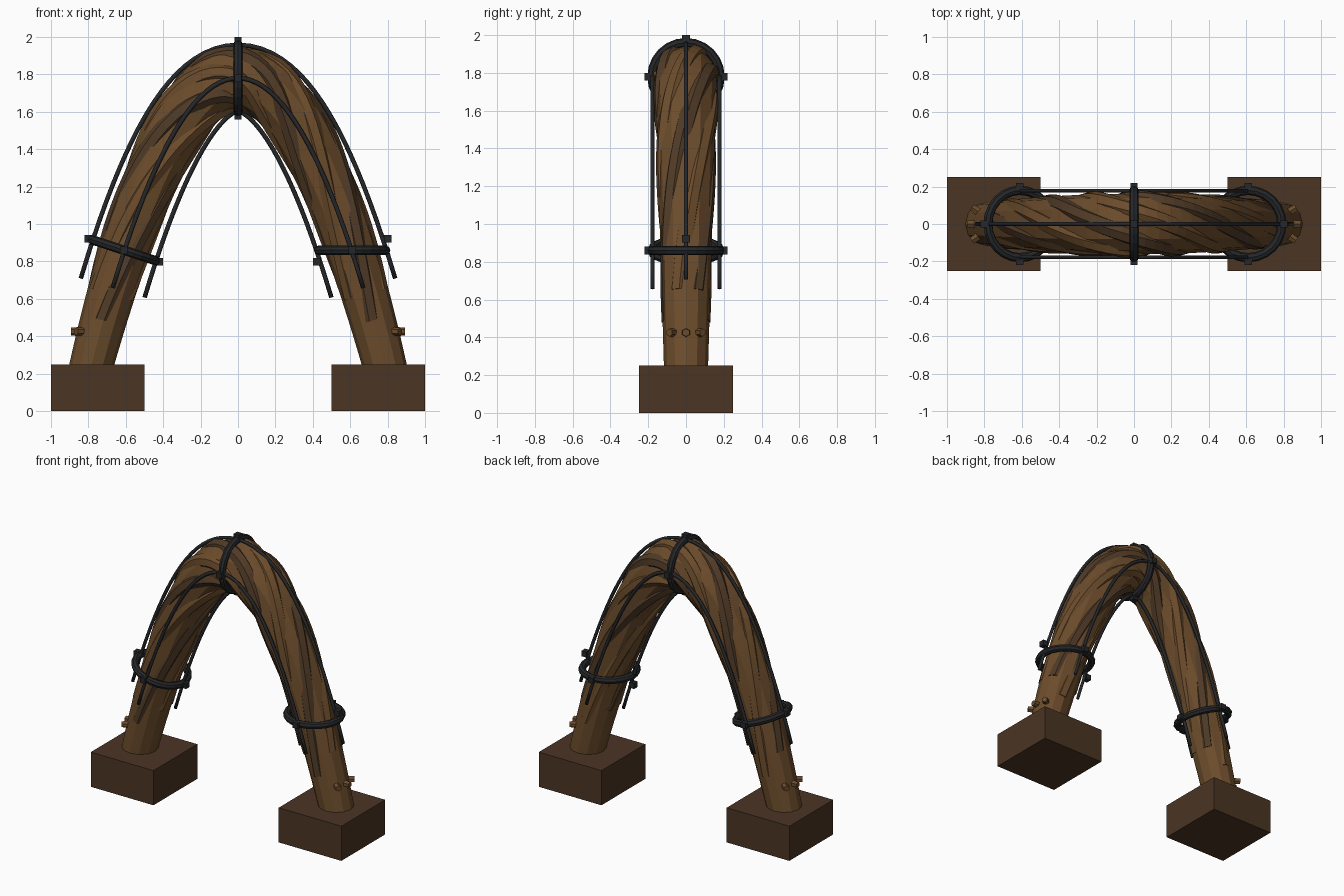
import bpy, bmesh, math
from mathutils import Vector, Matrix

if "Cube" in bpy.data.objects:
    bpy.data.objects.remove(bpy.data.objects["Cube"])


def material(name, rgb):
    m = bpy.data.materials.new(name)
    m.diffuse_color = (*rgb, 1)
    m.use_nodes = True
    m.node_tree.nodes["Principled BSDF"].inputs["Base Color"].default_value = m.diffuse_color
    return m


LIGHT = material("light wood", (0.15, 0.073, 0.025))
DARK = material("dark wood", (0.08, 0.043, 0.020))
BLOCK = material("block brown", (0.070, 0.035, 0.017))
METAL = material("dark metal", (0.019, 0.020, 0.022))
Y = Vector((0, 1, 0))


def finish(name, bm, mat, smooth=False):
    bmesh.ops.recalc_face_normals(bm, faces=bm.faces)
    me = bpy.data.meshes.new(name)
    bm.to_mesh(me)
    bm.free()
    me.materials.append(mat)
    for p in me.polygons:
        p.use_smooth = smooth
    ob = bpy.data.objects.new(name, me)
    bpy.context.collection.objects.link(ob)
    return ob


def frame(x):
    """Centre point, tangent and outward normal of the parabolic arch."""
    return (Vector((x, 0, 1.78 - 2.5 * x * x)),
            Vector((1, 0, -5 * x)).normalized(),
            Vector((5 * x, 0, 1)).normalized())


def on_arch(x, angle, r):
    c, t, n = frame(x)
    return c + r * (math.cos(angle) * n + math.sin(angle) * Y)


def trunk_radius(x):
    return 0.115 + 0.047 * max(0, 1 - (abs(x) / 0.8) ** 2)


def sweep(name, mat, half, steps, sides, offset, angle, radius, smooth=False):
    """Tube following the arch; offset, angle and radius are functions of x."""
    bm = bmesh.new()
    rings = []
    for i in range(steps + 1):
        x = half * (2 * i / steps - 1)
        _, t, n = frame(x)
        c = on_arch(x, angle(x), offset(x))
        rings.append([bm.verts.new(c + radius(x) * (
            math.cos(2 * math.pi * k / sides) * n + math.sin(2 * math.pi * k / sides) * Y))
            for k in range(sides)])
    for a, b in zip(rings, rings[1:]):
        for k in range(sides):
            j = (k + 1) % sides
            bm.faces.new((a[k], a[j], b[j], b[k]))
    bm.faces.new(rings[0])
    bm.faces.new(rings[-1])
    return finish(name, bm, mat, smooth)


def box(name, centre, size, mat):
    bm = bmesh.new()
    bmesh.ops.create_cube(bm, size=1, matrix=Matrix.Translation(centre) @ Matrix.Diagonal((*size, 1)))
    return finish(name, bm, mat)


def ring(name, centre, axis, major=0.18, minor=0.025, seg=24, sides=8):
    bm = bmesh.new()
    rot = axis.to_track_quat('Z', 'Y')
    rows = []
    for i in range(seg):
        u = 2 * math.pi * i / seg
        row = []
        for j in range(sides):
            v = 2 * math.pi * j / sides
            r = major + minor * math.cos(v)
            row.append(bm.verts.new(centre + rot @ Vector(
                (r * math.cos(u), r * math.sin(u), minor * math.sin(v)))))
        rows.append(row)
    for i in range(seg):
        a, b = rows[i], rows[(i + 1) % seg]
        for j in range(sides):
            k = (j + 1) % sides
            bm.faces.new((a[j], b[j], b[k], a[k]))
    return finish(name, bm, METAL)


# foot blocks
for side, label in ((-1, "left"), (1, "right")):
    box(f"{label}_foot_block", (side * 0.75, 0, 0.125), (0.5, 0.5, 0.25), BLOCK)

# tapered trunk core
sweep("trunk_core", LIGHT, 0.8, 40, 12, lambda x: 0, lambda x: 0, trunk_radius)

# twisted strands wound one turn around the core
for i in range(6):
    start = -math.pi / 2 + i * math.pi / 3
    sweep(f"twisted_strand_{i + 1}", (DARK, LIGHT)[i % 2], 0.72 if i % 3 == 0 else 0.68, 40, 7,
          lambda x: trunk_radius(x) - 0.046 + 0.01 * (1 - abs(x)),
          lambda x, s=start: s - math.pi * (x / 0.7 + 1),
          lambda x: 0.050 + 0.008 * (1 - abs(x) / 0.72))

# four metal wires running along the arch
for i in range(4):
    a = i * math.pi / 2
    sweep(f"wire_{i + 1}", METAL, 0.67, 40, 6, lambda x: 0.178, lambda x, a=a: a,
          lambda x: 0.012, True)

# clamp rings with four square bolts each
for x, label in ((-0.61, "left"), (0, "top"), (0.61, "right")):
    c, t, n = frame(x)
    c.z += 0.01 if x else 0
    ring(f"{label}_clamp_ring", c, Vector((0, 0, 1)) if x > 0 else t)
    for k in range(4):
        a = k * math.pi / 2
        p = c + 0.2 * (math.cos(a) * n + math.sin(a) * Y)
        box(f"{label}_clamp_bolt_{k + 1}", p, (0.04, 0.04, 0.04), METAL)

# knots on the outside of each leg
for side, label in ((-1, "left"), (1, "right")):
    for k, a in enumerate((-0.6, 0, 0.6)):
        d = Vector((side * math.cos(a), math.sin(a), 0))
        bm = bmesh.new()
        m = Matrix.Translation(Vector((side * 0.737, 0, 0.425)) + d * 0.125) \
            @ d.to_track_quat('Z', 'Y').to_matrix().to_4x4()
        bmesh.ops.create_cone(bm, cap_ends=True, segments=6, radius1=0.025, radius2=0.021,
                              depth=0.064, matrix=m)
        finish(f"{label}_knot_{k + 1}", bm, LIGHT)
